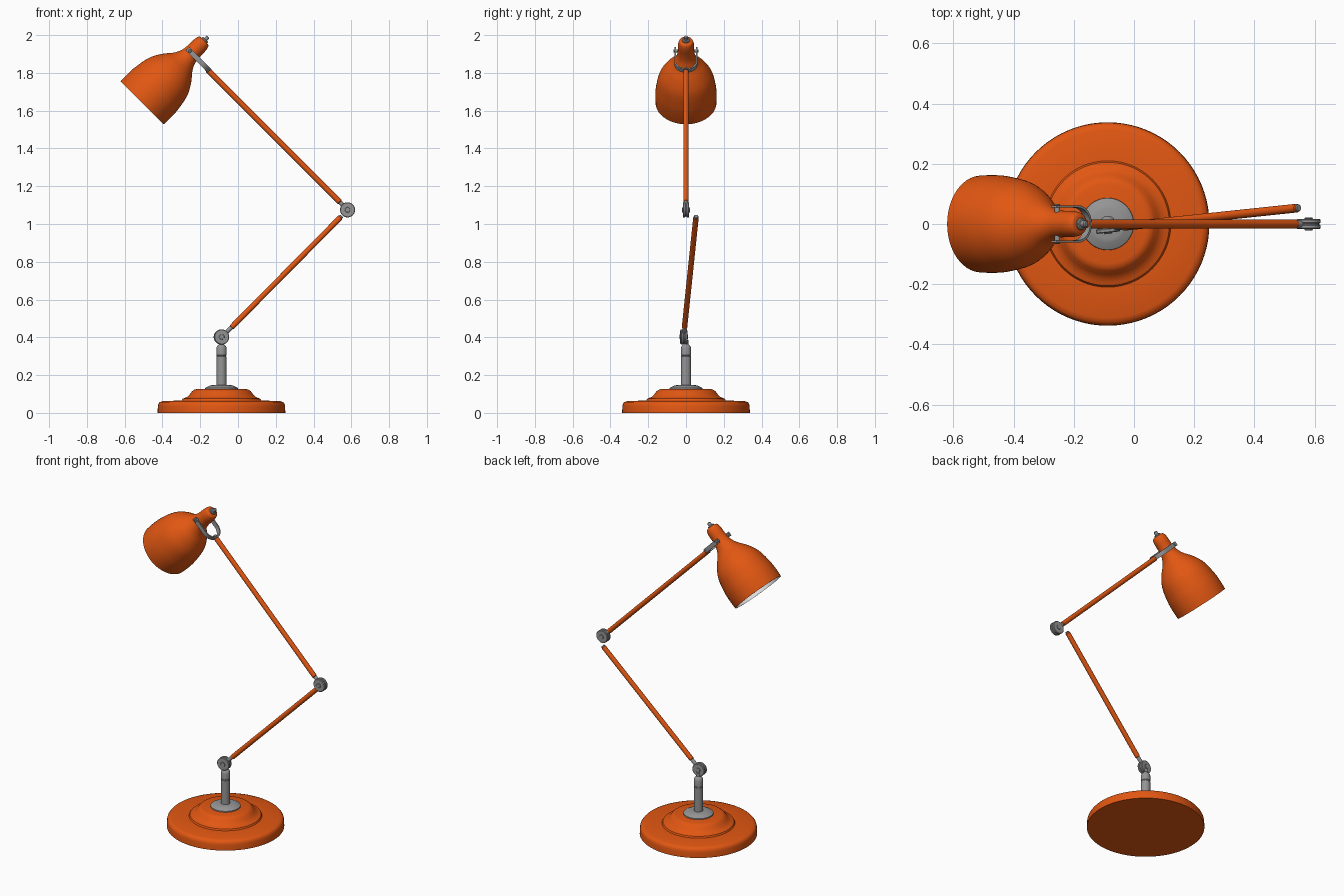
import bpy, bmesh, math
from mathutils import Vector, Matrix

if "Cube" in bpy.data.objects:
    bpy.data.objects.remove(bpy.data.objects["Cube"])


def material(name, rgb):
    m = bpy.data.materials.new(name)
    m.diffuse_color = (*rgb, 1)
    m.use_nodes = True
    m.node_tree.nodes["Principled BSDF"].inputs["Base Color"].default_value = m.diffuse_color
    return m


ORANGE = material("orange paint", (0.76, 0.095, 0.006))
METAL = material("grey metal", (0.30, 0.30, 0.30))
WHITE = material("white lining", (0.80, 0.80, 0.80))


def finish(name, bm, mats, angle=35):
    bmesh.ops.recalc_face_normals(bm, faces=bm.faces)
    me = bpy.data.meshes.new(name)
    bm.to_mesh(me)
    bm.free()
    for m in mats:
        me.materials.append(m)
    me.shade_smooth()
    me.set_sharp_from_angle(angle=math.radians(angle))
    ob = bpy.data.objects.new(name, me)
    bpy.context.scene.collection.objects.link(ob)
    return ob


def lathe(name, profile, mats, origin=(0, 0, 0), axis=(0, 0, 1), sides=32, second=0):
    """Revolve (radius, height) points; the first `second` bands use material 1."""
    bm = bmesh.new()
    mat = Matrix.Translation(origin) @ Vector((0, 0, 1)).rotation_difference(Vector(axis)).to_matrix().to_4x4()
    rings = []
    for r, h in profile:
        n = 1 if r < 1e-6 else sides
        rings.append([bm.verts.new(mat @ Vector((r * math.cos(2 * math.pi * i / sides),
                                                 r * math.sin(2 * math.pi * i / sides), h))) for i in range(n)])
    for k, (a, b) in enumerate(zip(rings, rings[1:])):
        for i in range(sides):
            j = (i + 1) % sides
            quad = [a[i % len(a)], a[j % len(a)], b[j % len(b)], b[i % len(b)]]
            f = bm.faces.new(list(dict.fromkeys(quad)))
            f.material_index = 1 if k < second else 0
    return finish(name, bm, mats)


def rod(name, p, q, r, mat, sides=20, bevel=0.003):
    p, q = Vector(p), Vector(q)
    l = (q - p).length
    b = min(bevel, l / 3, r / 2)
    return lathe(name, [(0, 0), (r - b, 0), (r, b), (r, l - b), (r - b, l), (0, l)], [mat], p, q - p, sides)


def smooth(pts, steps=5):
    """Catmull-Rom refinement of a profile."""
    v = [Vector(p) for p in pts]
    v = [2 * v[0] - v[1]] + v + [2 * v[-1] - v[-2]]
    out = []
    for a, b, c, d in zip(v, v[1:], v[2:], v[3:]):
        for s in range(steps):
            t = s / steps
            out.append(0.5 * (2 * b + (c - a) * t + (2 * a - 5 * b + 4 * c - d) * t * t
                              + (3 * b - a - 3 * c + d) * t ** 3))
    return [tuple(p) for p in out] + [tuple(pts[-1])]


# Base, collar and post
BX = -0.0875
lathe("base", [(0, 0), (0.338, 0), (0.337, 0.035), (0.334, 0.048), (0.327, 0.057), (0.312, 0.062), (0.21, 0.066),
               (0.205, 0.075), (0.195, 0.079), (0.182, 0.084), (0.168, 0.098), (0.156, 0.114), (0.146, 0.122),
               (0.132, 0.126), (0, 0.126)], [ORANGE], (BX, 0, 0), sides=80)
lathe("base_collar", [(0, 0.12), (0.088, 0.12), (0.086, 0.132), (0.062, 0.144), (0.05, 0.147), (0, 0.147)],
      [METAL], (BX, 0, 0), sides=48)
lathe("post", [(0, 0.14), (0.027, 0.14), (0.027, 0.298), (0.025, 0.3), (0.025, 0.304), (0.027, 0.306),
               (0.027, 0.342), (0.024, 0.352), (0.016, 0.36), (0.012, 0.364), (0.012, 0.385), (0, 0.385)],
      [METAL], (BX, 0, 0))


# Friction joints: two discs around a thin washer with bolt caps
def joint(name, centre, yaw):
    c = Vector(centre)
    a = Vector((-math.sin(yaw), math.cos(yaw), 0))
    for side, s in (("front", -1), ("back", 1)):
        rod(f"{name}_{side}_disc", c + a * s * 0.002, c + a * s * 0.017, 0.04, METAL, 32)
        rod(f"{name}_{side}_bolt", c + a * s * 0.016, c + a * s * 0.021, 0.014, METAL, 16, 0.002)
    rod(f"{name}_washer", c - a * 0.003, c + a * 0.003, 0.034, METAL, 32, 0.001)


YAW = math.radians(6)
low = Vector((BX, -0.012, 0.402))
high = Vector((0.58, 0, 1.075))
joint("lower_joint", low, YAW)
joint("upper_joint", high, 0)

# Lower arm, swung slightly back, with metal end fittings
start, end = Vector((-0.035, -0.008, 0.452)), Vector((0.543, 0.053, 1.036))
d = (end - start).normalized()
rod("lower_arm_socket", low + d * 0.02, start + d * 0.01, 0.011, METAL)
rod("lower_arm", start, end, 0.0145, ORANGE)
rod("lower_arm_tip", end - d * 0.01, end + d * 0.008, 0.012, METAL)

# Upper arm
start, end = Vector((0.54, 0, 1.115)), Vector((-0.16, 0, 1.815))
d = (end - start).normalized()
rod("upper_arm_socket", high + d * 0.02, start + d * 0.01, 0.011, METAL)
rod("upper_arm", start, end, 0.0145, ORANGE)
rod("upper_arm_tip", end - d * 0.01, end + d * 0.012, 0.011, METAL)

# Lamp shade, tilted 45 degrees, hollow with white lining
RIM = Vector((-0.507, 0, 1.642))
AX = Vector((1, 0, 1)).normalized()
UP = Vector((-1, 0, 1)).normalized()
outer = smooth([(0.161, 0), (0.1625, 0.05), (0.159, 0.11), (0.142, 0.195), (0.108, 0.258), (0.07, 0.305),
                (0.05, 0.345), (0.044, 0.385), (0.043, 0.43), (0.037, 0.457), (0.025, 0.465), (0, 0.467)])
inner = [(r - 0.004, h) for r, h in outer if h < 0.34][::-1]
inner[-1] = (0.157, 0.0)
lathe("shade", [(0, inner[0][1])] + inner + outer, [ORANGE, WHITE], RIM, AX, 56, second=len(inner))

# Bulb inside the shade
lathe("bulb", smooth([(0, 0.12), (0.03, 0.13), (0.045, 0.165), (0.036, 0.205), (0.02, 0.24), (0.019, 0.335)], 4)
      + [(0, 0.335)], [WHITE], RIM, AX, 24)

# Switch knob on the tip
lathe("switch_knob", [(0, 0.455), (0.02, 0.455), (0.02, 0.471), (0.017, 0.474), (0.011, 0.475), (0.011, 0.49),
                      (0.008, 0.494), (0, 0.494)], [METAL], RIM, AX, 24)

# U-shaped strap holding the neck
W, T, HALF = 0.062, 0.008, 0.013
C = RIM + AX * 0.372
path = [((W, 0.032), (1, 0)), ((W, -0.02), (1, 0))]
for i in range(0, 25):
    a = math.pi * i / 24
    path.append(((W * math.cos(a), -0.072 - W * math.sin(a)), (math.cos(a), -math.sin(a))))
path += [((-W, -0.02), (-1, 0)), ((-W, 0.032), (-1, 0))]
bm = bmesh.new()
rings = []
for (y, q), (ny, nq) in path:
    rings.append([bm.verts.new(C + Vector((0, y - ny * t, 0)) + UP * (q - nq * t) + AX * w)
                  for t, w in ((0, -HALF), (0, HALF), (T, HALF), (T, -HALF))])
for a, b in zip(rings, rings[1:]):
    for i in range(4):
        bm.faces.new((a[i], a[(i + 1) % 4], b[(i + 1) % 4], b[i]))
bm.faces.new(rings[0])
bm.faces.new(rings[-1])
finish("shade_strap", bm, [METAL])

# Pivot pins joining strap and neck
for side, s in (("front", -1), ("back", 1)):
    p = C + UP * 0.015
    rod(f"pivot_pin_{side}", p + Vector((0, s * 0.03, 0)), p + Vector((0, s * 0.066, 0)), 0.009, METAL, 16)
